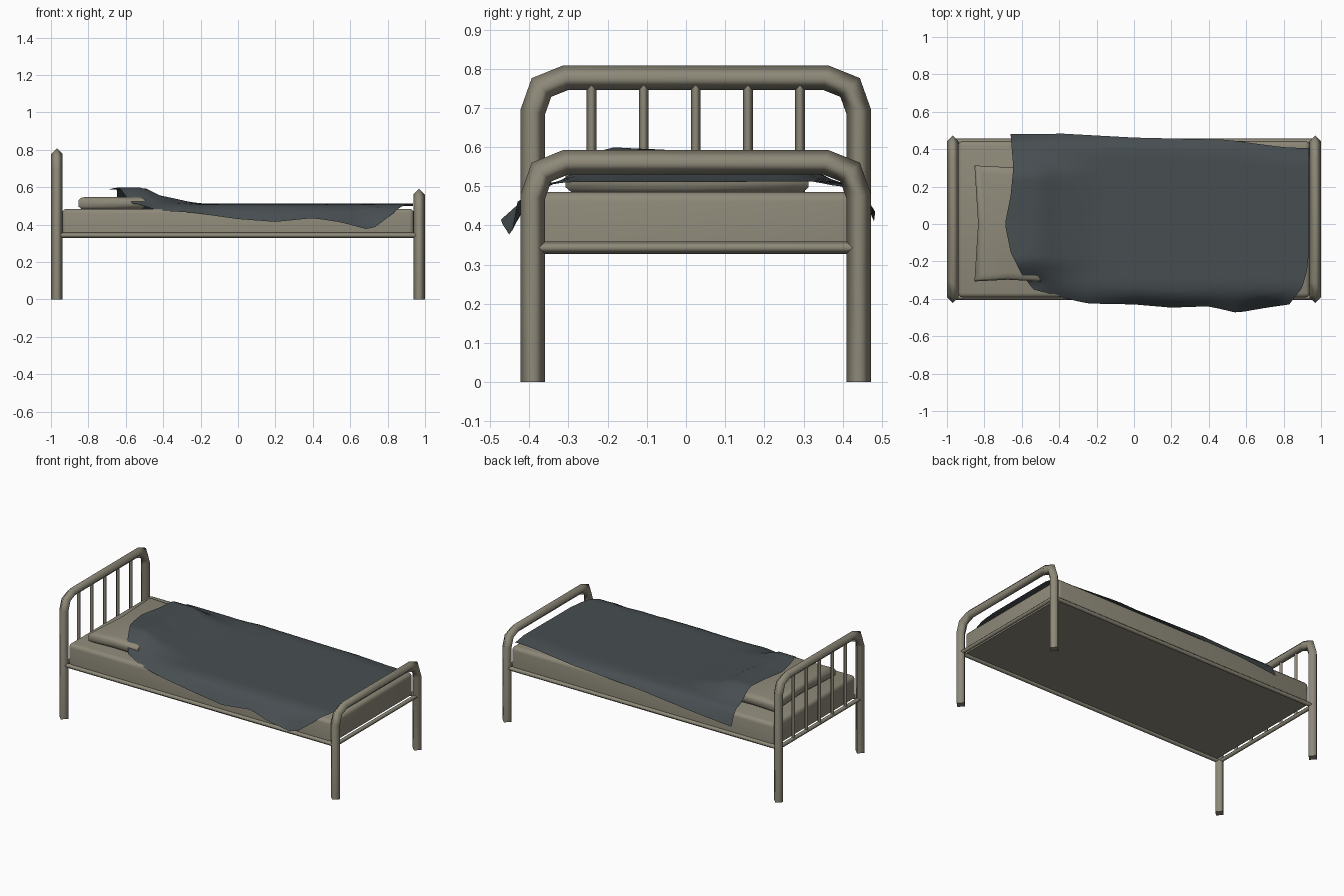
import bpy, bmesh, math
from mathutils import Vector

if "Cube" in bpy.data.objects:
    bpy.data.objects.remove(bpy.data.objects["Cube"])

CY = 0.025  # the frame's centre line in y


def material(name, rgb):
    m = bpy.data.materials.new(name)
    m.diffuse_color = (*rgb, 1)
    m.use_nodes = True
    m.node_tree.nodes["Principled BSDF"].inputs["Base Color"].default_value = m.diffuse_color
    return m


BEIGE = material("drab beige", (0.27, 0.25, 0.19))
SLATE = material("slate grey", (0.063, 0.076, 0.082))


def add_object(name, bm, mat, smooth=True, recalc=True):
    if recalc:
        bmesh.ops.recalc_face_normals(bm, faces=bm.faces)
    for f in bm.faces:
        f.smooth = smooth
    me = bpy.data.meshes.new(name)
    bm.to_mesh(me)
    bm.free()
    me.materials.append(mat)
    ob = bpy.data.objects.new(name, me)
    bpy.context.collection.objects.link(ob)
    return ob


def bridge(bm, rings, cap=True):
    n = len(rings[0])
    for a, b in zip(rings, rings[1:]):
        for i in range(n):
            bm.faces.new((a[i], a[(i + 1) % n], b[(i + 1) % n], b[i]))
    if cap:
        bm.faces.new(rings[0])
        bm.faces.new(rings[-1])


def tube(name, pts, r, side):
    """Four-sided tube along a flat path; side is the normal of its plane."""
    bm = bmesh.new()
    pts = [Vector(p) for p in pts]
    side = Vector(side)
    rings = []
    for i, p in enumerate(pts):
        d1 = (p - pts[i - 1]).normalized() if i else (pts[1] - p).normalized()
        d2 = (pts[i + 1] - p).normalized() if i < len(pts) - 1 else d1
        t = (d1 + d2).normalized()
        n = side.cross(t) * (r / max(0.3, t.dot(d1)))
        rings.append([bm.verts.new(p + o) for o in (side * r, n, -side * r, -n)])
    bridge(bm, rings)
    ob = add_object(name, bm, BEIGE)
    for f in ob.data.polygons:
        if f.index >= len(ob.data.polygons) - 2:
            f.use_smooth = False
    return ob


def lerp(table, x):
    """Piecewise linear lookup in (x, value...) rows."""
    if x <= table[0][0]:
        return table[0][1:]
    for a, b in zip(table, table[1:]):
        if x <= b[0]:
            k = (x - a[0]) / max(1e-6, b[0] - a[0])
            return tuple(p + (q - p) * k for p, q in zip(a[1:], b[1:]))
    return table[-1][1:]


# Bent end frames with their cross rails
def end_frame(name, x, top):
    half = [(0.416, 0), (0.416, top - 0.087), (0.394, top - 0.025), (0.332, top)]
    path = [(x, CY - y, z) for y, z in half] + [(x, CY + y, z) for y, z in reversed(half)]
    tube(name, path, 0.0315, (1, 0, 0))
    tube(name + "_cross_rail", [(x, CY - 0.416, 0.343), (x, CY + 0.416, 0.343)], 0.0155, (1, 0, 0))


end_frame("headboard", -0.9685, 0.777)
end_frame("footboard", 0.9685, 0.561)

# Headboard spindles
for i in range(5):
    y = CY + (i - 2) * 0.133
    tube(f"spindle_{i + 1}", [(-0.9685, y, 0.343), (-0.9685, y, 0.777)], 0.0125, (1, 0, 0))

# Side rails
for label, s in (("front", -1), ("back", 1)):
    y = CY + s * 0.416
    tube(label + "_side_rail", [(-0.9685, y, 0.343), (0.9685, y, 0.343)], 0.0155, (0, 1, 0))

# Mattress: box with rounded top and upright edges
bm = bmesh.new()
bmesh.ops.create_cube(bm, size=1)
for v in bm.verts:
    v.co = (v.co.x * 1.88, CY + v.co.y * 0.835, 0.415 + v.co.z * 0.14)
edges = [e for e in bm.edges if max(v.co.z for v in e.verts) > 0.4]
bmesh.ops.bevel(bm, geom=edges, offset=0.024, segments=3, profile=0.5, affect='EDGES')
mattress = add_object("mattress", bm, BEIGE)
mattress.data.set_sharp_from_angle(angle=math.radians(40))

# Pillow: stacked outlines with slightly pinched sides
bm = bmesh.new()
outline = [(-1, -1), (0, -0.97), (1, -1), (0.9, 0), (1, 1), (0, 0.97), (-1, 1), (-0.89, 0)]
rings = []
for z, inset in ((0.48, 0.02), (0.497, 0), (0.53, 0), (0.543, 0.012), (0.549, 0.04)):
    rings.append([bm.verts.new((-0.675 + x * (0.178 - inset), 0.003 + y * (0.31 - inset), z))
                  for x, y in outline])
bridge(bm, rings)
pillow = add_object("pillow", bm, BEIGE)
pillow.data.set_sharp_from_angle(angle=math.radians(60))

# Blanket: draped sheet between a front and a back hem
front_hem = [(-0.53, -0.35, 0.50), (-0.42, -0.385, 0.475), (-0.25, -0.425, 0.465), (0, -0.43, 0.43),
             (0.2, -0.447, 0.415), (0.4, -0.44, 0.435), (0.55, -0.475, 0.413),
             (0.71, -0.447, 0.37), (0.83, -0.43, 0.46)]
back_hem = [(-0.66, 0.48, 0.41), (-0.38, 0.483, 0.435), (0, 0.462, 0.462), (0.5, 0.45, 0.487),
            (0.8, 0.41, 0.497), (0.935, 0.405, 0.50)]
head_x = [(-0.36, -0.53), (-0.27, -0.60), (-0.15, -0.66), (0, -0.69), (0.15, -0.66),
          (0.3, -0.645), (0.48, -0.66)]
foot_x = [(-0.43, 0.83), (-0.34, 0.90), (-0.25, 0.925), (-0.15, 0.935), (0.4, 0.935)]
bump_x = [(-0.70, 0.08), (-0.5, 0.082), (-0.43, 0.045), (-0.22, 0.003), (0, 0)]
bump_y = [(-0.38, 0.0), (-0.3, 0.3), (-0.2, 1.1), (0, 0.97), (0.27, 0.93), (0.36, 0.1), (0.4, 0)]


def blanket_point(u, v):
    y = -0.35 + v * 0.83
    for _ in range(6):  # settle x and y against both sets of edges
        a, b = lerp(head_x, y)[0], lerp(foot_x, y)[0]
        x = a + (b - a) * u
        y0, z0 = lerp(front_hem, x)
        y1, z1 = lerp(back_hem, x)
        y = y0 + (y1 - y0) * v
    yf, yb = max(-0.385, y0 + 0.025), min(0.44, y1 - 0.02)
    z = lerp([(y0, z0), (yf, 0.493), (yf + 0.06, 0.51), (yb - 0.06, 0.512), (yb, 0.5), (y1, z1)], y)[0]
    return x, y, z + lerp(bump_x, x)[0] * lerp(bump_y, y)[0]


bm = bmesh.new()
NU, NV = 28, 30
grid = [[bm.verts.new(blanket_point(i / NU, j / NV)) for j in range(NV + 1)] for i in range(NU + 1)]
for i in range(NU):
    for j in range(NV):
        bm.faces.new((grid[i][j], grid[i + 1][j], grid[i + 1][j + 1], grid[i][j + 1]))
add_object("blanket", bm, SLATE, recalc=False)
